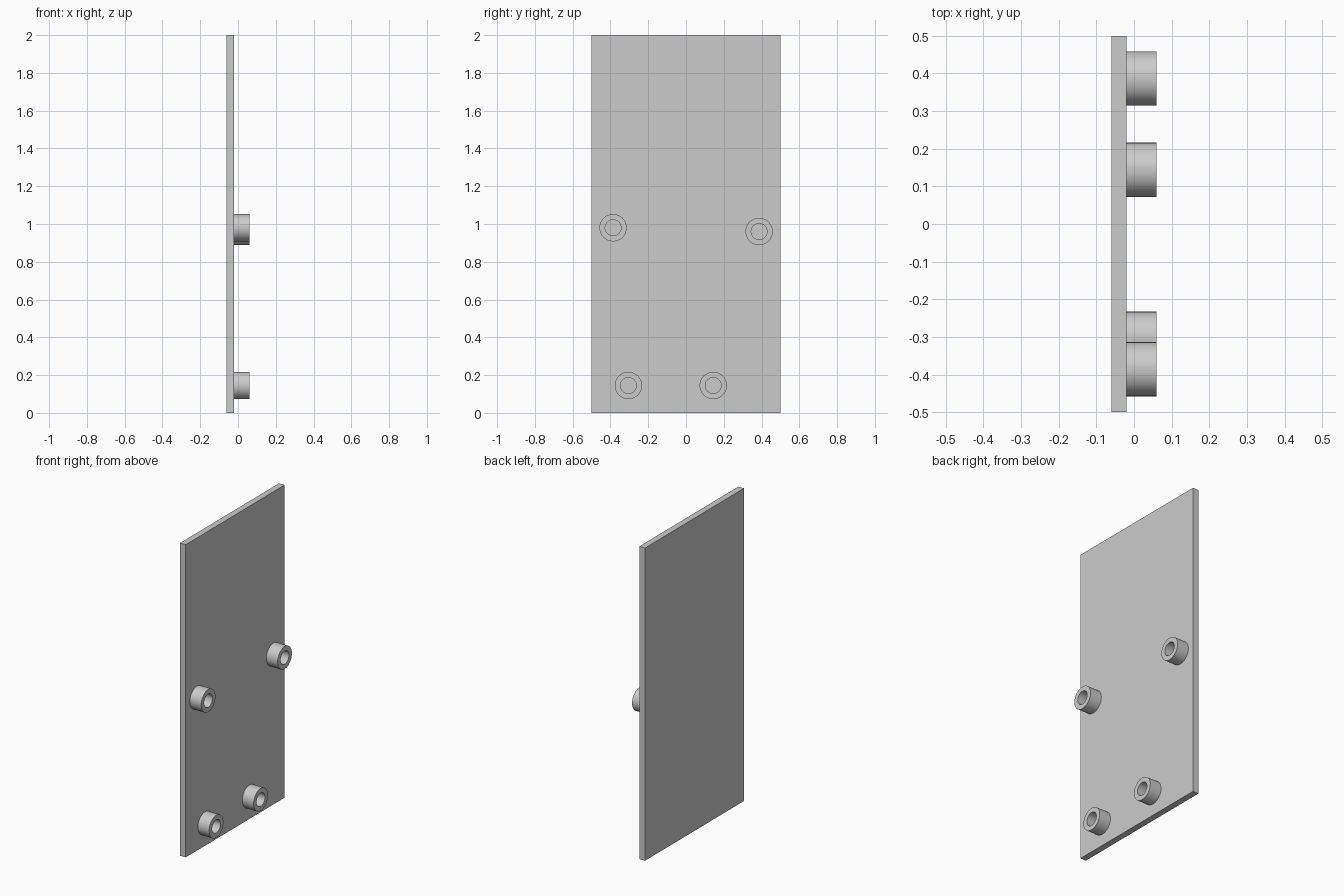
import bpy
import bmesh
from math import radians
from mathutils import Matrix, Vector

cube = bpy.data.objects.get("Cube")
if cube:
    bpy.data.objects.remove(cube, do_unlink=True)

# One plain grey for everything
grey = bpy.data.materials.new("light_grey")
grey.use_nodes = True
colour = (0.6, 0.6, 0.6, 1)
grey.diffuse_color = colour
grey.node_tree.nodes["Principled BSDF"].inputs["Base Color"].default_value = colour

PLATE_BACK, PLATE_FACE, TUBE_END = -0.06, -0.02, 0.06
OUTER, INNER = 0.072, 0.042


def add_object(name, bm):
    mesh = bpy.data.meshes.new(name)
    bm.to_mesh(mesh)
    bm.free()
    obj = bpy.data.objects.new(name, mesh)
    bpy.context.collection.objects.link(obj)
    mesh.materials.append(grey)
    return obj


def spacer(name, y, z):
    # Revolve the wall section about the x axis; the bore stops at the plate
    bm = bmesh.new()
    section = [(PLATE_FACE, OUTER), (TUBE_END, OUTER), (TUBE_END, INNER), (PLATE_FACE, INNER)]
    verts = [bm.verts.new((x, 0, r)) for x, r in section]
    edges = [bm.edges.new((verts[i], verts[(i + 1) % 4])) for i in range(4)]
    bmesh.ops.spin(bm, geom=verts + edges, cent=(0, 0, 0), axis=(1, 0, 0),
                   angle=radians(360), steps=64, use_merge=True)
    bmesh.ops.remove_doubles(bm, verts=bm.verts, dist=1e-5)
    bmesh.ops.recalc_face_normals(bm, faces=bm.faces)
    obj = add_object(name, bm)
    obj.location = (0, y, z)
    bpy.ops.object.select_all(action="DESELECT")
    obj.select_set(True)
    bpy.context.view_layer.objects.active = obj
    bpy.ops.object.shade_smooth_by_angle(angle=radians(30))


# Upright plate
bm = bmesh.new()
centre = Vector(((PLATE_BACK + PLATE_FACE) / 2, 0, 1))
size = Matrix.Diagonal((PLATE_FACE - PLATE_BACK, 1, 2, 1))
bmesh.ops.create_cube(bm, size=1, matrix=Matrix.Translation(centre) @ size)
add_object("plate", bm)

# Mounting spacers
for name, y, z in [("front_upper_spacer", -0.386, 0.98),
                   ("back_upper_spacer", 0.387, 0.96),
                   ("front_lower_spacer", -0.305, 0.145),
                   ("back_lower_spacer", 0.144, 0.145)]:
    spacer(name, y, z)
